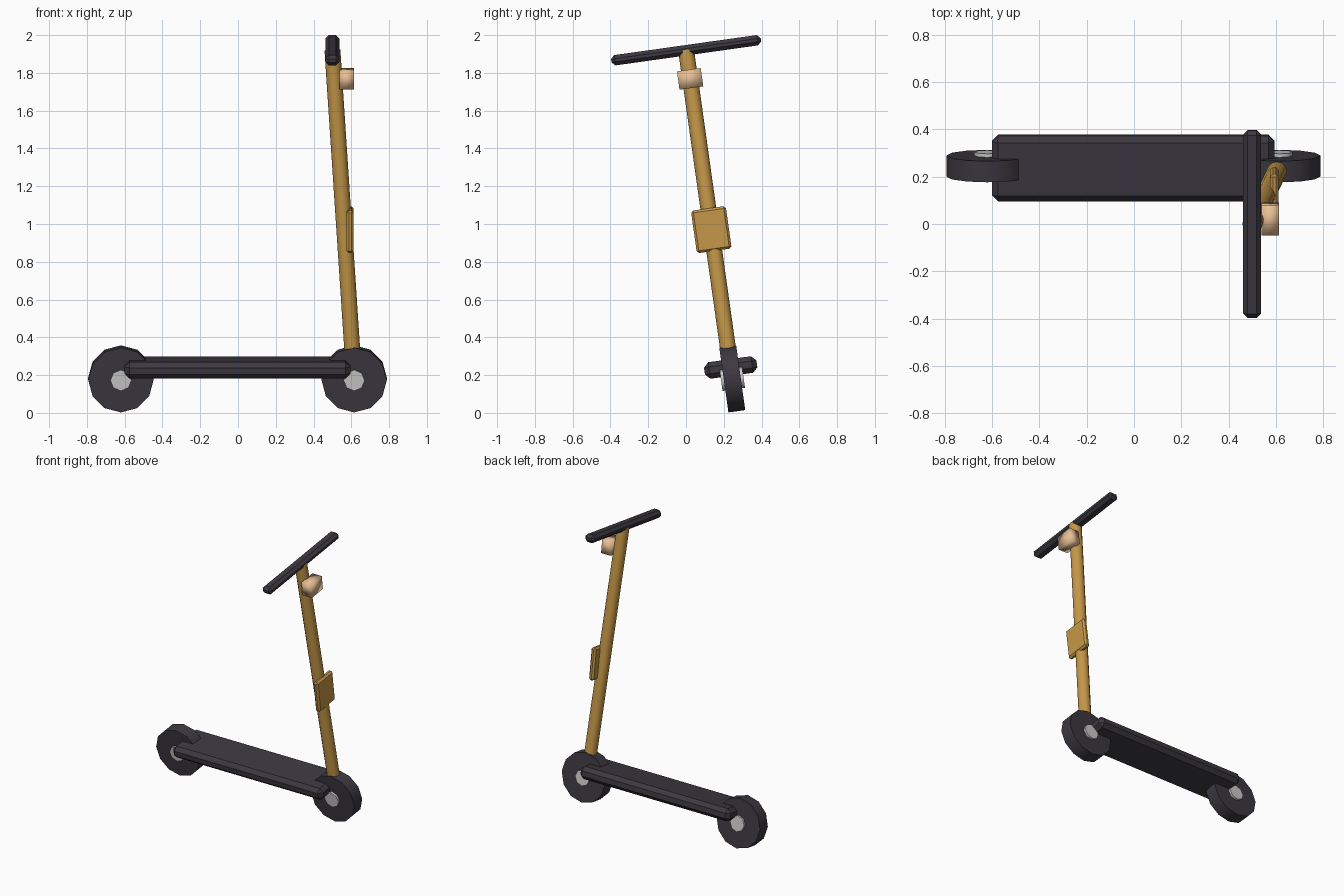
import bpy, math
from mathutils import Matrix, Vector

if "Cube" in bpy.data.objects:
    bpy.data.objects.remove(bpy.data.objects["Cube"])


def material(name, rgb):
    m = bpy.data.materials.new(name)
    m.diffuse_color = (*rgb, 1)
    m.use_nodes = True
    m.node_tree.nodes["Principled BSDF"].inputs["Base Color"].default_value = m.diffuse_color
    return m


black = material("black_rubber", (0.045, 0.04, 0.052))
gold = material("gold_paint", (0.56, 0.31, 0.065))
beige = material("lamp_beige", (0.8, 0.52, 0.3))

# Whole scooter leans sideways about the wheel axle line
LEAN = Matrix.Translation((0, 0.245, 0.18)) @ Matrix.Rotation(math.radians(8), 4, 'X')


def finish(name, mat, local):
    ob = bpy.context.object
    ob.name = name
    if mat:
        ob.data.materials.append(mat)
    ob.matrix_world = LEAN @ local
    return ob


def box(name, size, centre, mat, chamfer=0.0):
    bpy.ops.mesh.primitive_cube_add(size=1)
    ob = bpy.context.object
    ob.data.transform(Matrix.Diagonal((*size, 1)))
    if chamfer:
        b = ob.modifiers.new("chamfer", 'BEVEL')
        b.width = chamfer
        b.segments = 1
    return finish(name, mat, Matrix.Translation(centre))


def rod(name, a, b, radius, sides, mat):
    a, b = Vector(a), Vector(b)
    bpy.ops.mesh.primitive_cylinder_add(vertices=sides, radius=radius, depth=(b - a).length)
    bpy.ops.object.shade_smooth_by_angle(angle=math.radians(50))
    turn = (b - a).to_track_quat('Z', 'Y').to_matrix().to_4x4()
    return finish(name, mat, Matrix.Translation((a + b) / 2) @ turn)


# Wheels and hubs
for label, x in (("rear", -0.62), ("front", 0.615)):
    rod(label + "_wheel", (x, -0.045, 0), (x, 0.045, 0), 0.173, 12, black)
    rod(label + "_hub", (x, -0.06, 0), (x, 0.06, 0), 0.056, 8, None)

# Standing deck
box("deck", (1.195, 0.28, 0.088), (-0.003, 0, 0.061), black, 0.026)

# Raked steering stem and handlebar
rod("stem", (0.615, 0, 0), (0.5, 0, 1.757), 0.042, 12, gold)
box("handlebar", (0.076, 0.8, 0.055), (0.5, 0, 1.757), black, 0.019)

# Front plate on the stem
box("stem_plate", (0.037, 0.186, 0.227), (0.5935, 0, 0.798), gold, 0.012)

# Softly shaded headlamp block
box("headlamp", (0.075, 0.127, 0.098), (0.576, 0, 1.604), beige)
bpy.ops.object.shade_smooth()
